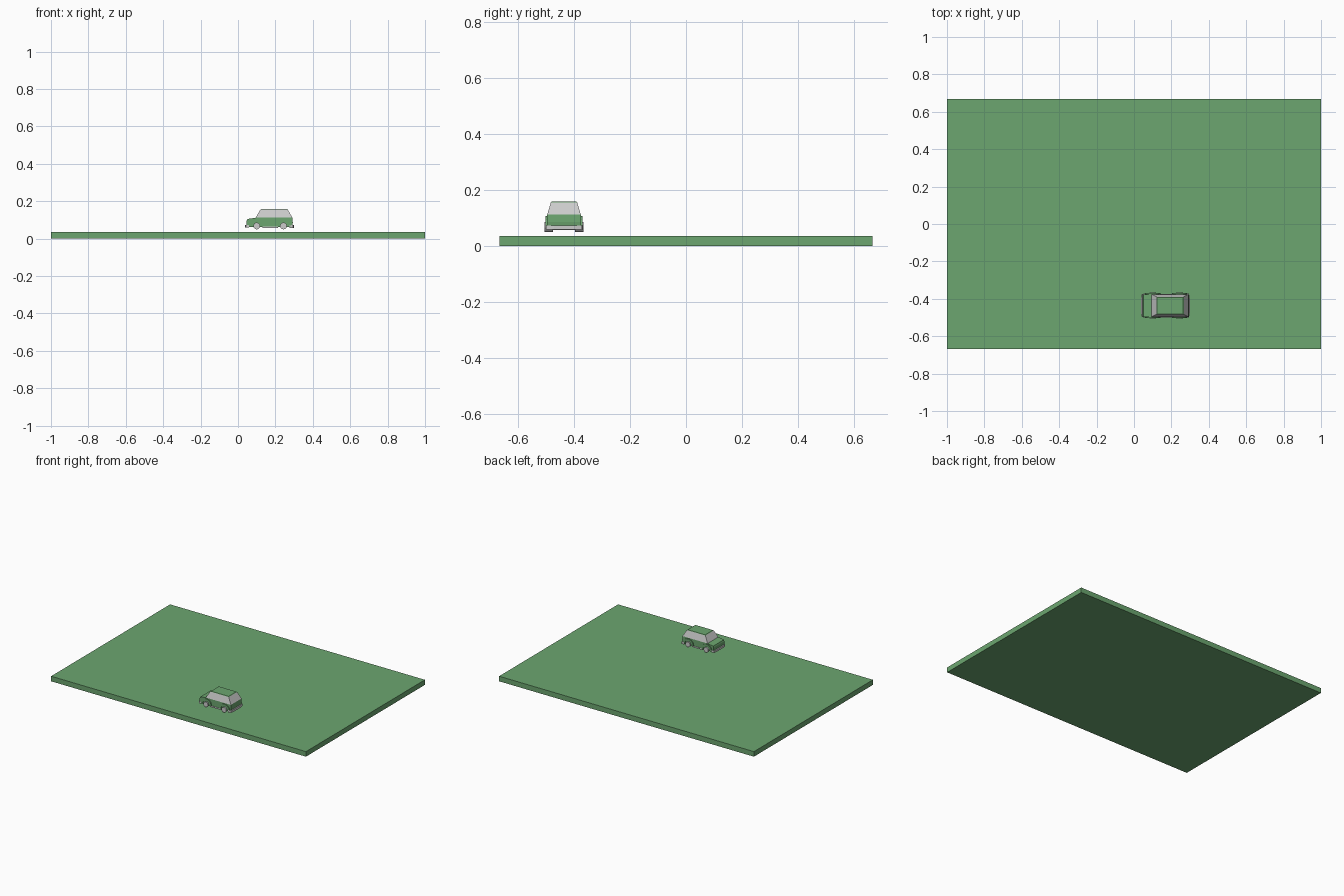
import bpy, bmesh, math

if "Cube" in bpy.data.objects:
    bpy.data.objects.remove(bpy.data.objects["Cube"])

green = bpy.data.materials.new("green")
green.diffuse_color = (0.15, 0.38, 0.16, 1)
green.use_nodes = True
green.node_tree.nodes["Principled BSDF"].inputs["Base Color"].default_value = green.diffuse_color
CY = -0.436  # centre line of the car


def finish(name, bm, mat=None):
    bmesh.ops.recalc_face_normals(bm, faces=bm.faces)
    me = bpy.data.meshes.new(name)
    bm.to_mesh(me)
    bm.free()
    ob = bpy.data.objects.new(name, me)
    bpy.context.collection.objects.link(ob)
    if mat:
        me.materials.append(mat)
    return ob


def loft(name, bottom, top, mat=None):
    """Solid between two outlines of 3D points."""
    bm = bmesh.new()
    a = [bm.verts.new(p) for p in bottom]
    b = [bm.verts.new(p) for p in top]
    n = len(a)
    bm.faces.new(a)
    bm.faces.new(b)
    for i in range(n):
        j = (i + 1) % n
        bm.faces.new((a[i], a[j], b[j], b[i]))
    return finish(name, bm, mat)


def rect(x0, x1, y0, y1, z):
    return [(x0, y0, z), (x1, y0, z), (x1, y1, z), (x0, y1, z)]


def box(name, x0, x1, y0, y1, z0, z1, mat=None):
    return loft(name, rect(x0, x1, y0, y1, z0), rect(x0, x1, y0, y1, z1), mat)


def across(name, profile, y0, y1, mat=None):
    """Side profile (x, z) extruded along y."""
    return loft(name, [(x, y0, z) for x, z in profile],
                [(x, y1, z) for x, z in profile], mat)


def plan(name, outline, z0, z1, mat=None):
    """Plan outline (x, y from car centre) extruded upwards."""
    return loft(name, [(x, CY + y, z0) for x, y in outline],
                [(x, CY + y, z1) for x, y in outline], mat)


def arc(cx, cz, r, a0, a1, n):
    return [(cx + r * math.cos(math.radians(a0 + (a1 - a0) * i / n)),
             cz + r * math.sin(math.radians(a0 + (a1 - a0) * i / n)))
            for i in range(n + 1)]


# Base slab
box("base_slab", -1, 1, -0.667, 0.667, 0, 0.036, green)

# Lower body with bonnet
across("car_body", [(0.046, 0.062), (0.29, 0.062), (0.293, 0.085), (0.291, 0.112),
                    (0.094, 0.112), (0.05, 0.105), (0.046, 0.095)],
       CY - 0.06, CY + 0.06, green)

# Glass cabin and roof panel
loft("cabin_glass", rect(0.094, 0.291, CY - 0.06, CY + 0.06, 0.112),
     rect(0.12, 0.266, CY - 0.047, CY + 0.047, 0.156))
loft("roof", rect(0.12, 0.266, CY - 0.047, CY + 0.047, 0.156),
     rect(0.124, 0.262, CY - 0.044, CY + 0.044, 0.159), green)

# Bumpers
plan("front_bumper", [(0.06, -0.064), (0.06, 0.064), (0.042, 0.062),
                      (0.038, 0.04), (0.038, -0.04), (0.042, -0.062)], 0.06, 0.074)
plan("rear_bumper", [(0.275, -0.067), (0.275, 0.067), (0.294, 0.064),
                     (0.299, 0.035), (0.299, -0.035), (0.294, -0.064)], 0.058, 0.074)
# Sill
box("sill", 0.13, 0.215, CY - 0.063, CY + 0.063, 0.057, 0.066)

# Wheels and wheel arches
for end, x in (("front", 0.1), ("rear", 0.243)):
    for side, s in (("right", -1), ("left", 1)):
        across(f"{end}_{side}_arch",
               arc(x, 0.066, 0.041, 0, 180, 12) + arc(x, 0.066, 0.027, 180, 0, 12),
               CY + s * 0.045, CY + s * 0.066, green)
        across(f"{end}_{side}_wheel", arc(x, 0.068, 0.018, 0, 345, 23),
               CY + s * 0.04, CY + s * 0.07)
